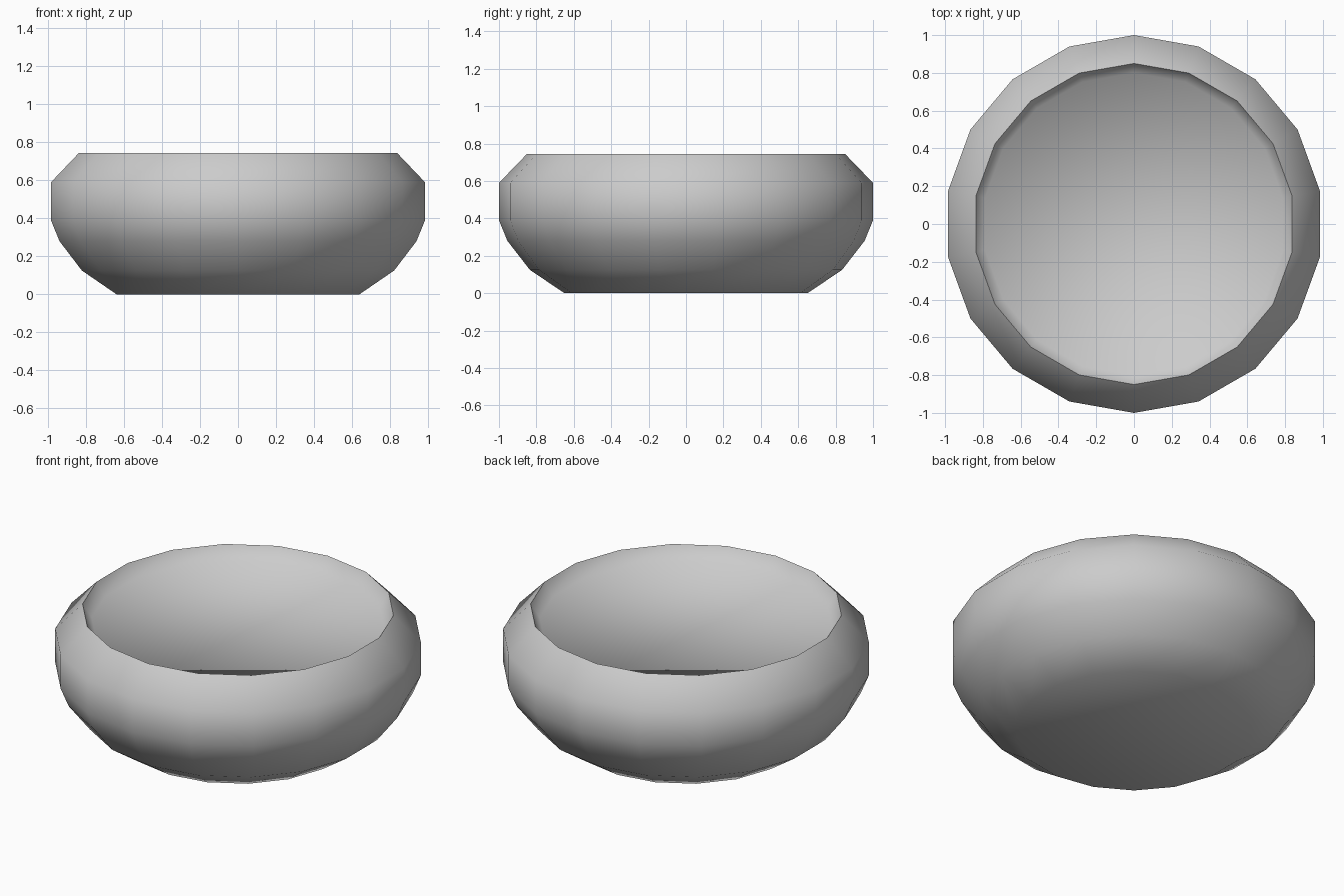
import bpy, bmesh, math

if "Cube" in bpy.data.objects:
    bpy.data.objects.remove(bpy.data.objects["Cube"])

SIDES = 18

# Bowl profile (radius, height): base, outer wall, rim, steep inner wall to the shallow floor
profile = [(0.65, 0.0), (0.835, 0.125), (0.955, 0.28), (1.0, 0.39), (1.0, 0.59),
           (0.85, 0.745), (0.80, 0.665)]

bm = bmesh.new()
rings = []
for r, z in profile:
    ring = []
    for i in range(SIDES):
        a = math.pi / 2 + 2 * math.pi * i / SIDES
        ring.append(bm.verts.new((r * math.cos(a), r * math.sin(a), z)))
    rings.append(ring)

# Walls between neighbouring rings
for low, high in zip(rings, rings[1:]):
    for i in range(SIDES):
        j = (i + 1) % SIDES
        bm.faces.new((low[i], low[j], high[j], high[i]))

# Flat underside and inner floor
bm.faces.new(list(reversed(rings[0])))
bm.faces.new(rings[-1])
bmesh.ops.recalc_face_normals(bm, faces=bm.faces)

mesh = bpy.data.meshes.new("round_bowl")
bm.to_mesh(mesh)
bm.free()
bowl = bpy.data.objects.new("round_bowl", mesh)
bpy.context.collection.objects.link(bowl)

# Smooth body with a crisp rim
bpy.context.view_layer.objects.active = bowl
bowl.select_set(True)
bpy.ops.object.shade_smooth_by_angle(angle=math.radians(75))
